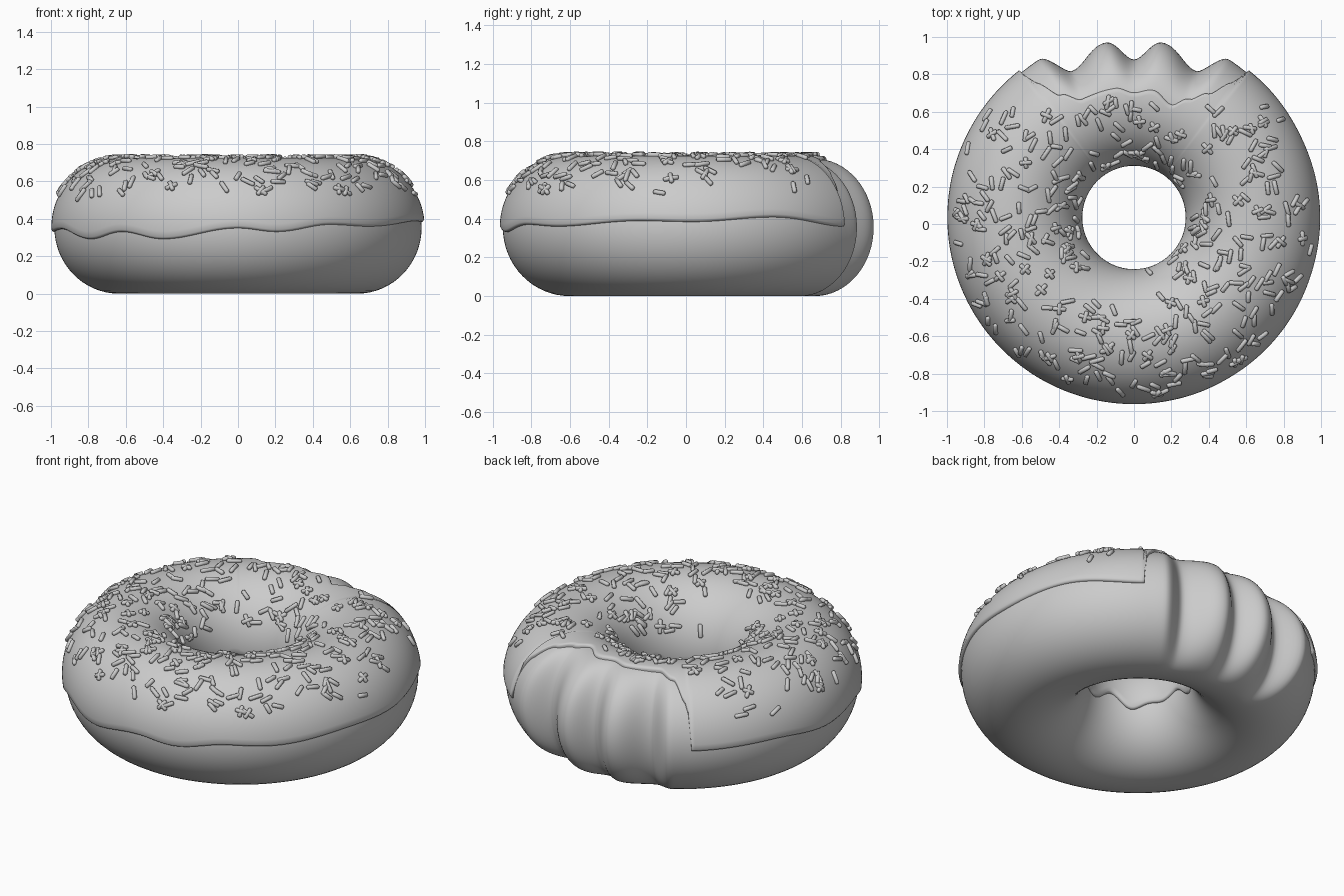
import bpy, bmesh, math, random
from mathutils import Vector

if "Cube" in bpy.data.objects:
    bpy.data.objects.remove(bpy.data.objects["Cube"])

random.seed(7)
CY, ZC, RC = 0.035, 0.355, 0.637      # ring centre y, tube height, ring radius
A, B = 0.345, 0.355                   # tube half width / half height
T = 0.016                             # icing thickness
NU = 360


def ease(keys, x):
    """Smooth interpolation through (x, value) keys."""
    for (x0, y0), (x1, y1) in zip(keys, keys[1:]):
        if x0 <= x <= x1:
            f = (x - x0) / (x1 - x0)
            return y0 + (y1 - y0) * (0.5 - 0.5 * math.cos(math.pi * f))
    return keys[-1][1]


# Bite: outer radius by angle away from +y (scalloped tooth marks)
BITE = [(0, 0.845), (9.1, 0.947), (22.8, 0.85), (31, 0.985), (37, 0.982), (180, 0.982)]
# Icing rim: height on the outside, radius along the bite
RIM_Z = [(-180, .35), (-156, .29), (-141, .33), (-127, .29), (-108, .345), (-90, .33),
         (-65, .37), (-37.5, .36), (37.5, .36), (65, .41), (90, .385), (106, .39),
         (135, .36), (150, .37), (168, .33), (180, .35)]
RIM_R = [(-37.5, .97), (-36.5, .90), (-31, .768), (-24, .693), (-8.2, .70), (0, .668),
         (8.3, .69), (18.4, .635), (25, .70), (31, .776), (36.5, .9), (37.5, .97)]


def surf(deg, t, h=0.0, bitten=False):
    """Point on the ring: angle from +y, tube angle t, height h above dough."""
    r = (A + h) * math.cos(t)
    if bitten and r > 0:
        r *= (ease(BITE, abs(deg)) - RC) / A
    p = math.radians(deg)
    return Vector(((RC + r) * math.sin(p), CY + (RC + r) * math.cos(p),
                   ZC + (B + h) * math.sin(t)))


def rim_out(deg):
    if abs(deg) < 37.5:
        return math.acos(min(1, (ease(RIM_R, deg) - RC) / (A + T)))
    return math.asin((ease(RIM_Z, deg) - ZC) / (B + T))


def rim_in(deg):
    p = math.radians(deg)
    return math.pi + 0.10 + 0.07 * math.sin(5 * p + 1) + 0.05 * math.sin(9 * p)


def finish(bm, name):
    bmesh.ops.recalc_face_normals(bm, faces=bm.faces)
    me = bpy.data.meshes.new(name)
    bm.to_mesh(me)
    bm.free()
    for f in me.polygons:
        f.use_smooth = True
    ob = bpy.data.objects.new(name, me)
    bpy.context.collection.objects.link(ob)
    return ob


def skin(bm, rings, close_v):
    """Quads between closed loops of rows."""
    n, m = len(rings), len(rings[0])
    for i in range(n):
        for j in range(m if close_v else m - 1):
            k = (j + 1) % m
            bm.faces.new((rings[i][j], rings[(i + 1) % n][j], rings[(i + 1) % n][k], rings[i][k]))


angles = [-180 + 360 * i / NU for i in range(NU)]

# Dough ring with bite
bm = bmesh.new()
skin(bm, [[bm.verts.new(surf(d, 2 * math.pi * j / 64, 0, True)) for j in range(64)]
          for d in angles], True)
finish(bm, "dough")

# Icing shell with rolled rim
bm = bmesh.new()
rows = []
for d in angles:
    t0, t1 = rim_out(d), rim_in(d)
    edge = [(0.0, -0.02), (0.0, 0.004), (0.012, 0.011), (0.035, T)]
    col = [(t0 + e, h) for e, h in edge]
    col += [(t0 + .035 + (t1 - t0 - .07) * k / 40, T) for k in range(1, 40)]
    col += [(t1 - e, h) for e, h in reversed(edge)]
    rows.append([bm.verts.new(surf(d, t, h)) for t, h in col])
skin(bm, rows, False)
finish(bm, "icing")

# Sprinkles: small rounded rods lying on the icing
bm = bmesh.new()
SIDES = 7


def sprinkle(c, axis, n, length, rad):
    side = axis.cross(n)
    rings = []
    for f, s in ((-.5, .55), (-.42, 1), (.42, 1), (.5, .55)):
        rings.append([bm.verts.new(c + axis * length * f + rad * s * (
            side * math.cos(2 * math.pi * k / SIDES) + n * math.sin(2 * math.pi * k / SIDES)))
            for k in range(SIDES)])
    for a, b in zip(rings, rings[1:]):
        for k in range(SIDES):
            q = (k + 1) % SIDES
            bm.faces.new((a[k], a[q], b[q], b[k]))
    bm.faces.new(rings[0][::-1])
    bm.faces.new(rings[-1])


count = 0
while count < 430:
    d, t = random.uniform(-180, 180), random.uniform(0.47, 2.75)
    r = RC + A * math.cos(t)
    chance = r
    if abs(d) < 42 and t < rim_out(d) + 0.15:
        continue
    if abs(d) < 48 and r > 0.72:
        continue
    if abs(d) > 145 and r < 0.5:
        chance *= 0.15
    if t < 0.85:
        chance *= 0.6
    if random.random() > chance:
        continue
    p = math.radians(d)
    n = Vector((math.cos(t) * math.sin(p), math.cos(t) * math.cos(p), math.sin(t)))
    u = Vector((math.cos(p), -math.sin(p), 0))
    a = random.uniform(0, math.pi)
    axis = u * math.cos(a) + n.cross(u) * math.sin(a)
    c = surf(d, t, T + 0.006)
    sprinkle(c, axis, n, random.uniform(0.06, 0.085), 0.0125)
    count += 1
    if random.random() < 0.12:        # crossed pair
        sprinkle(c + n * 0.003, axis.cross(n), n, 0.065, 0.0125)
        count += 1
ob = finish(bm, "sprinkles")
bpy.context.view_layer.objects.active = ob
ob.select_set(True)
bpy.ops.object.shade_smooth_by_angle(angle=math.radians(55))
